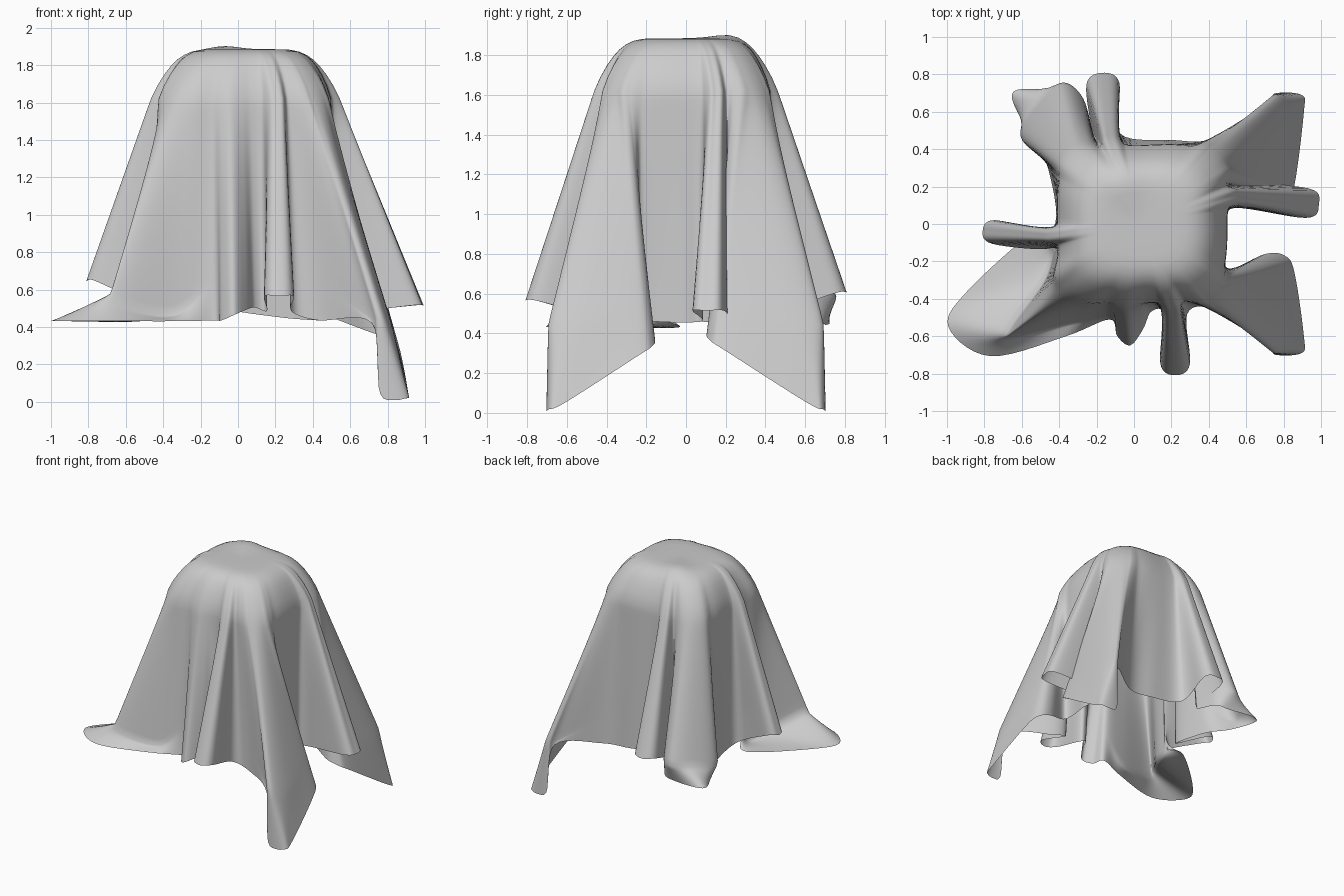
import bpy, bmesh
from math import sin, cos, radians, exp, hypot
from mathutils import Vector

if "Cube" in bpy.data.objects:
    bpy.data.objects.remove(bpy.data.objects["Cube"])

V = Vector
TOP = 1.885


def shoulder(deg, f=1.0, z=1.62):
    """Point on the rounded-square shoulder of the hidden block."""
    c, s = cos(radians(deg)), sin(radians(deg))
    r = f / ((abs(c) / 0.46) ** 3 + (abs(s) / 0.425) ** 3) ** (1 / 3)
    return V((0.04 + r * c, r * s, z))


def flare(hem):
    """Pleats start further out than the valleys between them."""
    return max(-0.02, min(0.10, 0.33 * (hypot(hem[0], hem[1]) - 0.5)))


def point(deg, hem, knee=None):
    """One control of the drape: rim angle, knee on the wall, hem."""
    hem = V(hem)
    knee = V(knee) if knee else shoulder(deg, 1 + flare(hem)).lerp(hem, 0.8)
    return (deg, knee, hem)


def thin_fold(deg, root, tip, width=0.08, span=8):
    """Narrow tube-like pleat from its root to a rounded tip."""
    root, tip = V(root), V(tip)
    out = V((tip.x - root.x, tip.y - root.y, 0)).normalized()
    side = V((-out.y, out.x, 0))
    near = tip - out * 0.06
    return [point(deg - span, root - side * width * 0.8),
            point(deg - span * 0.45, near - side * width),
            point(deg, tip),
            point(deg + span * 0.45, near + side * width),
            point(deg + span, root + side * width * 0.8)]


def wing(start, y_in, z_in):
    """Corner of the cloth hanging past the plane edge (back side)."""
    a = [start + (52 - start) * i / 6 for i in range(7)]
    return [point(a[0], (0.70, y_in + 0.01, z_in + 0.04)),
            point(a[1], (0.81, y_in + 0.02, z_in)),
            point(a[2], (0.86, y_in + 0.11, z_in - 0.06)),
            point(a[3], (0.91, 0.60, 0.05), (0.82, 0.54, 0.42)),
            point(a[4], (0.90, 0.69, 0.01), (0.79, 0.67, 0.44)),
            point(a[5], (0.76, 0.70, 0.03), (0.745, 0.69, 0.45)),
            point(a[6], (0.72, 0.66, 0.42), (0.69, 0.63, 0.46)),
            point(58, (0.43, 0.46, 0.43))]


def flip(p):
    m = V((1, -1, 1))
    return (-p[0], p[1] * m, p[2] * m)


# controls around the hem, counter-clockwise from the front
ctrl = [point(-114, (-0.13, -0.51, 0.43)),
        point(-106, (-0.09, -0.60, 0.43)),
        point(-100, (-0.02, -0.65, 0.46)),
        point(-93, (0.05, -0.56, 0.49)),
        point(-86, (0.09, -0.47, 0.50))]
ctrl += thin_fold(-70, (0.22, -0.48, 0.48), (0.22, -0.81, 0.56))
ctrl += [flip(p) for p in reversed(wing(33, 0.15, 0.33))]
ctrl += [point(-26, (0.49, -0.24, 0.45)), point(-2, (0.50, -0.02, 0.45))]
ctrl += thin_fold(17, (0.54, 0.15, 0.46), (0.99, 0.105, 0.51), 0.08, 7)
ctrl += wing(28, 0.10, 0.36)
ctrl += [point(82, (0.20, 0.45, 0.45))]
ctrl += thin_fold(110, (-0.15, 0.48, 0.50), (-0.17, 0.81, 0.60), 0.09)
# back left lobe, crumpled where it meets the floor
ctrl += [point(124, (-0.27, 0.66, 0.46), (-0.27, 0.67, 0.60)),
         point(130, (-0.37, 0.70, 0.44), (-0.38, 0.76, 0.58)),
         point(137, (-0.65, 0.71, 0.45), (-0.51, 0.66, 0.57)),
         point(144, (-0.57, 0.50, 0.43), (-0.61, 0.47, 0.54)),
         point(151, (-0.46, 0.30, 0.44))]
ctrl += thin_fold(187, (-0.44, -0.08, 0.48), (-0.81, -0.035, 0.64), 0.065, 7)
# front left corner spread flat on the floor
ctrl += [point(202, (-0.52, -0.03, 0.43), (-0.43, -0.15, 0.46)),
         point(211, (-0.90, -0.36, 0.43), (-0.48, -0.31, 0.46)),
         point(218, (-1.00, -0.55, 0.43), (-0.66, -0.56, 0.58)),
         point(226, (-0.77, -0.71, 0.43), (-0.65, -0.61, 0.52)),
         point(236, (-0.36, -0.60, 0.43), (-0.34, -0.53, 0.46))]


def spline(a, b, c, d, t):
    return 0.5 * (2 * b + (c - a) * t + (2 * a - 5 * b + 4 * c - d) * t * t
                  + (3 * b - a - 3 * c + d) * t ** 3)


# smooth the controls into many columns
columns, n, STEPS = [], len(ctrl), 7
for i in range(n):
    q = []
    for k in (-1, 0, 1, 2):
        deg, knee, hem = ctrl[(i + k) % n]
        q.append((deg + 360 * ((i + k) // n), knee, hem, flare(hem)))
    for j in range(STEPS):
        t = j / STEPS
        deg = q[1][0] + (q[2][0] - q[1][0]) * t
        knee, hem, fl = [spline(*[p[m] for p in q], t) for m in (1, 2, 3)]
        hem.z = max(hem.z, 0.0)
        columns.append((deg, knee, hem, fl))

# bell-shaped crown: radius fraction and height
CROWN = [(0.2, TOP), (0.4, TOP), (0.52, 1.883), (0.62, 1.873), (0.70, 1.855),
         (0.77, 1.83), (0.83, 1.795), (0.89, 1.75), (0.95, 1.69)]
bm = bmesh.new()
rings = []
for deg, knee, hem, fl in columns:
    pts = [shoulder(deg, f * (1 + fl * f ** 4), z) for f, z in CROWN]
    for p in pts:  # soft wrinkle at the back of the top
        p.z += 0.02 * exp(-((p.x + 0.07) ** 2 + (p.y - 0.22) ** 2) / 0.012)
    s = shoulder(deg, 1 + fl)
    pts += [s.lerp(knee, k / 20) for k in range(20)]
    pts += [knee.lerp(hem, k / 8) for k in range(9)]
    rings.append([bm.verts.new(p) for p in pts])
centre = bm.verts.new((0.04, 0, TOP))
for a, b in zip(rings, rings[1:] + rings[:1]):
    bm.faces.new((centre, a[0], b[0]))
    for k in range(len(a) - 1):
        bm.faces.new((a[k], a[k + 1], b[k + 1], b[k]))
bmesh.ops.recalc_face_normals(bm, faces=bm.faces)

mesh = bpy.data.meshes.new("draped_cloth")
bm.to_mesh(mesh)
bm.free()
mesh.polygons.foreach_set("use_smooth", [True] * len(mesh.polygons))
cloth = bpy.data.objects.new("draped_cloth", mesh)
bpy.context.collection.objects.link(cloth)
smooth = cloth.modifiers.new("soften", 'SMOOTH')
smooth.factor = 0.5
smooth.iterations = 2
